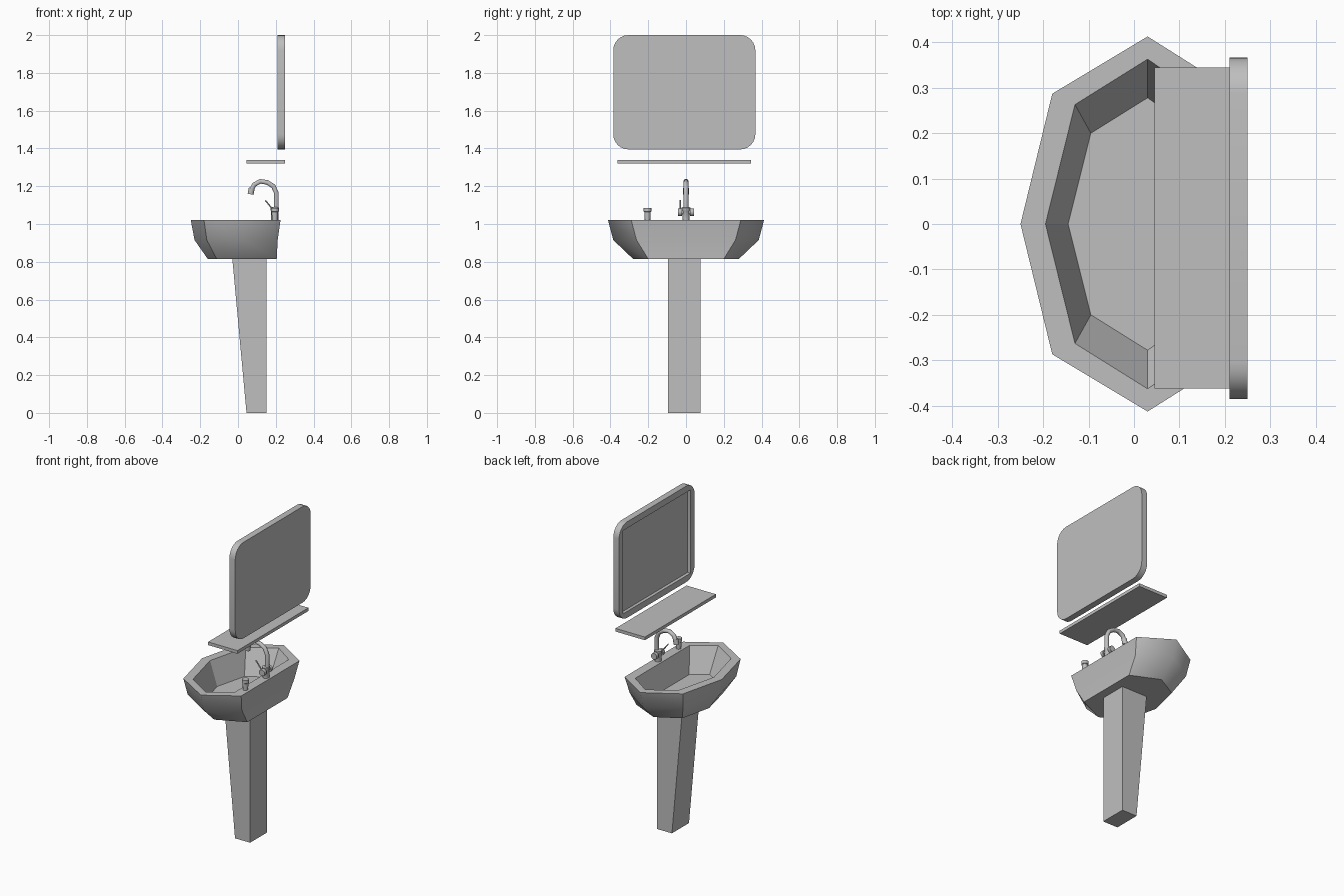
import bpy, bmesh, math
from mathutils import Vector

if "Cube" in bpy.data.objects:
    bpy.data.objects.remove(bpy.data.objects["Cube"], do_unlink=True)

grey = bpy.data.materials.new("ceramic_grey")
grey.use_nodes = True
grey.diffuse_color = (0.52, 0.52, 0.52, 1)
grey.node_tree.nodes["Principled BSDF"].inputs["Base Color"].default_value = (0.52, 0.52, 0.52, 1)


def finish(name, bm, smooth_angle=None):
    bmesh.ops.recalc_face_normals(bm, faces=bm.faces[:])
    mesh = bpy.data.meshes.new(name)
    bm.to_mesh(mesh)
    bm.free()
    mesh.materials.append(grey)
    obj = bpy.data.objects.new(name, mesh)
    bpy.context.collection.objects.link(obj)
    if smooth_angle:
        bpy.ops.object.select_all(action='DESELECT')
        obj.select_set(True)
        bpy.context.view_layer.objects.active = obj
        bpy.ops.object.shade_smooth_by_angle(angle=math.radians(smooth_angle))
    return obj


def loft(rings, caps=True):
    """Join rings of equal length into a skin; cap both ends."""
    bm = bmesh.new()
    rows = [[bm.verts.new(p) for p in ring] for ring in rings]
    n = len(rows[0])
    for a, b in zip(rows, rows[1:]):
        for i in range(n):
            j = (i + 1) % n
            bm.faces.new((a[i], a[j], b[j], b[i]))
    if caps:
        bm.faces.new(rows[0])
        bm.faces.new(rows[-1])
    return bm, rows


def rect(x0, x1, y0, y1, z):
    return [(x0, y0, z), (x1, y0, z), (x1, y1, z), (x0, y1, z)]


def lathe(name, base, axis, profile, sides=12):
    """Turned part from (radius, distance along axis) pairs."""
    turn = Vector((0, 0, 1)).rotation_difference(Vector(axis))
    angles = [math.tau * i / sides for i in range(sides)]
    rings = [[Vector(base) + turn @ Vector((r * math.cos(a), r * math.sin(a), d))
              for a in angles] for r, d in profile]
    return finish(name, loft(rings)[0], 40)


def tube(name, points, radius, sides=10):
    """Round pipe following points in a plane of constant y."""
    pts = [Vector(p) for p in points]
    rings = []
    for i, p in enumerate(pts):
        t = (pts[min(i + 1, len(pts) - 1)] - pts[max(i - 1, 0)]).normalized()
        side = Vector((0, 1, 0))
        up = t.cross(side)
        rings.append([p + radius * (math.cos(a) * side + math.sin(a) * up)
                      for a in (math.tau * k / sides for k in range(sides))])
    return finish(name, loft(rings)[0], 40)


def basin_ring(tip, front, side, back, z):
    """Seven-cornered outline, mirrored across y."""
    half = [front, side, back]
    return ([(tip, 0, z)] + [(x, y, z) for x, y in half]
            + [(x, -y, z) for x, y in reversed(half)])


# Basin: outer shell, rim, inner wall and floor
bm, rows = loft([
    basin_ring(-0.16, (-0.113, 0.2), (0.03, 0.28), (0.205, 0.2), 0.815),
    basin_ring(-0.23, (-0.165, 0.265), (0.03, 0.385), (0.21, 0.262), 0.915),
    basin_ring(-0.25, (-0.18, 0.287), (0.03, 0.413), (0.225, 0.29), 1.02),
    basin_ring(-0.195, (-0.13, 0.263), (0.03, 0.363), (0.165, 0.27), 1.02),
    basin_ring(-0.145, (-0.095, 0.2), (0.03, 0.278), (0.125, 0.21), 0.87)])
for f in bm.faces:
    f.smooth = True
middle = set(rows[1])
side_corners = {row[i] for row in rows[:3] for i in (2, 5)}
for e in bm.edges:
    ends = set(e.verts)
    e.smooth = ends <= middle or ends <= side_corners
finish("basin", bm)

# Drain plate
lathe("drain", (0.018, 0, 0.868), (0, 0, 1), [(0.044, 0), (0.044, 0.004)], 8)

# Tapered pedestal
finish("pedestal", loft([rect(0.045, 0.15, -0.094, 0.076, 0),
                         rect(-0.03, 0.15, -0.094, 0.076, 0.816)])[0])

# Shelf
finish("shelf", loft([rect(0.045, 0.25, -0.362, 0.345, 1.32),
                      rect(0.045, 0.25, -0.362, 0.345, 1.34)])[0])


# Mirror frame: rounded slab with a square recess facing -x
def rounded(x, half_w, half_h, radius, steps=6):
    ring = []
    for q, (sy, sz) in enumerate([(1, 1), (-1, 1), (-1, -1), (1, -1)]):
        for k in range(steps + 1):
            a = math.pi / 2 * (q + k / steps)
            ring.append((x, -0.009 + sy * (half_w - radius) + radius * math.cos(a),
                         1.6975 + sz * (half_h - radius) + radius * math.sin(a)))
    return ring


bm, rows = loft([rounded(0.25, 0.376, 0.3025, 0.08),
                 rounded(0.21, 0.376, 0.3025, 0.08),
                 rounded(0.21, 0.336, 0.2625, 0.002),
                 rounded(0.23, 0.336, 0.2625, 0.002)])
finish("mirror", bm, 30)

# Tap: body, two side knobs, lever, spout and nozzle
tap_x = 0.195
lathe("tap_body", (tap_x, 0, 1.018), (0, 0, 1),
      [(0.019, 0), (0.019, 0.05), (0.023, 0.055), (0.023, 0.068), (0.015, 0.072)])
for name, s in (("left_knob", -1), ("right_knob", 1)):
    lathe("tap_" + name, (tap_x, 0, 1.062), (0, s, 0),
          [(0.012, 0), (0.012, 0.022), (0.02, 0.022), (0.02, 0.042)])
tube("tap_lever", [(0.19, -0.03, 1.07), (0.145, -0.03, 1.125)], 0.004, 6)
tube("tap_spout", [(0.203, 0, 1.08), (0.203, 0, 1.165), (0.187, 0, 1.2),
                   (0.155, 0, 1.22), (0.118, 0, 1.226), (0.085, 0, 1.208),
                   (0.072, 0, 1.18)], 0.013)
lathe("tap_nozzle", (0.073, 0, 1.19), (-0.2, 0, -1), [(0.016, 0), (0.016, 0.033)])

# Soap cup on the deck
lathe("soap_cup", (tap_x, -0.204, 1.018), (0, 0, 1),
      [(0.015, 0), (0.017, 0.045), (0.021, 0.048), (0.021, 0.068)])
